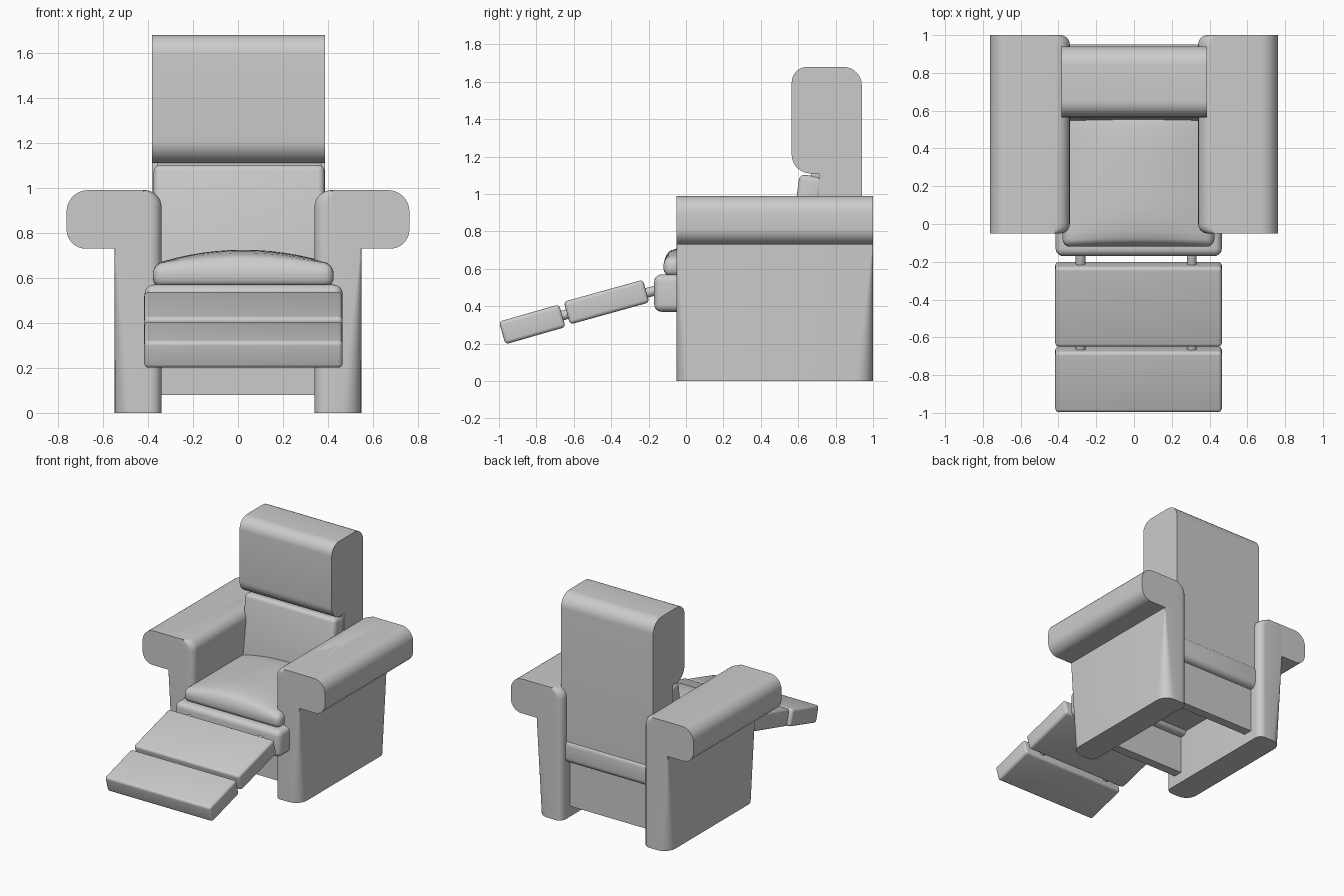
import bpy, bmesh
from math import radians, cos, sin, pi, sqrt
from mathutils import Vector

if "Cube" in bpy.data.objects:
    bpy.data.objects.remove(bpy.data.objects["Cube"])


def finish(bm, name):
    bmesh.ops.recalc_face_normals(bm, faces=bm.faces)
    me = bpy.data.meshes.new(name)
    bm.to_mesh(me)
    bm.free()
    ob = bpy.data.objects.new(name, me)
    bpy.context.collection.objects.link(ob)
    return ob


def smooth(ob, angle=35):
    bpy.ops.object.select_all(action='DESELECT')
    ob.select_set(True)
    bpy.context.view_layer.objects.active = ob
    bpy.ops.object.shade_smooth_by_angle(angle=radians(angle))
    return ob


def rounded(points, n=8):
    """Points are (u, v, corner radius); returns the outline with round corners."""
    out = []
    for i, (u, v, r) in enumerate(points):
        p = Vector((u, v))
        if r <= 0:
            out.append(p)
            continue
        a = (Vector(points[i - 1][:2]) - p).normalized() * r
        b = (Vector(points[(i + 1) % len(points)][:2]) - p).normalized() * r
        for k in range(n + 1):
            t = k / n * pi / 2
            out.append(p + a * (1 - sin(t)) + b * (1 - cos(t)))
    return out


def loft(name, rings):
    bm = bmesh.new()
    rows = [[bm.verts.new(p) for p in ring] for ring in rings]
    n = len(rows[0])
    for lo, hi in zip(rows, rows[1:]):
        for i in range(n):
            bm.faces.new((lo[i], lo[(i + 1) % n], hi[(i + 1) % n], hi[i]))
    bm.faces.new(rows[0])
    bm.faces.new(rows[-1])
    return smooth(finish(bm, name))


def box(name, lo, hi, bevel=0.0, tilt=0.0):
    lo, hi = Vector(lo), Vector(hi)
    bm = bmesh.new()
    bmesh.ops.create_cube(bm, size=1)
    bmesh.ops.scale(bm, vec=hi - lo, verts=bm.verts)
    if bevel:
        bmesh.ops.bevel(bm, geom=bm.edges[:], offset=bevel, segments=5,
                        profile=0.5, affect='EDGES')
    ob = finish(bm, name)
    ob.location = (lo + hi) / 2
    ob.rotation_euler.x = radians(tilt)
    return smooth(ob)


# Armrests: overhanging padded top on a panel whose outer corners round off at the foot
pad = rounded([(0.42, 0.73, 0), (0.762, 0.73, 0.085), (0.762, 0.99, 0.095), (0.42, 0.99, 0)])
for side, label in ((1, "right"), (-1, "left")):
    loft(f"{label}_arm_pad", [[(side * p.x, y, p.y) for p in pad] for y in (-0.05, 1.0)])
    rings = []
    heights = [(0, 0.34, 0.09), (0.73, 0.34, 0.003)]
    heights += [(0.915 + 0.075 * sin(k * pi / 16), 0.415 - 0.075 * cos(k * pi / 16), 0.003)
                for k in range(9)]
    for z, inner, r in heights:
        outline = rounded([(inner, -0.05, 0.05), (0.548, -0.05, r),
                           (0.548, 1.0, r), (inner, 1.0, 0.05)])
        rings.append([(side * p.x, p.y, z) for p in outline])
    loft(f"{label}_arm_panel", rings)

# Backrest with overhanging headrest, one side profile
back = rounded([(0.94, 0.56, 0), (0.94, 1.68, 0.1), (0.565, 1.68, 0.085),
                (0.565, 1.11, 0.1), (0.71, 1.11, 0), (0.71, 0.56, 0)])
loft("backrest", [[(x, p.x, p.y) for p in back] for x in (-0.383, 0.387)])
box("back_lower_roll", (-0.383, 0.70, 0.42), (0.387, 0.95, 0.60), 0.045)

# Inner back cushion
box("back_cushion", (-0.375, 0.57, 0.56), (0.385, 0.70, 1.10), 0.03, -8)
box("headrest_hinge", (-0.36, 0.67, 1.05), (0.37, 0.72, 1.13))

# Seat base and crowned cushion
box("seat_base", (-0.415, -0.17, 0.37), (0.465, 0.18, 0.57), 0.04)
box("seat_platform", (-0.36, 0.1, 0.40), (0.36, 0.85, 0.56))
seat = box("seat_cushion", (-0.378, -0.12, 0.56), (0.425, 0.64, 0.66), 0.04)
bm = bmesh.new()
bm.from_mesh(seat.data)
for axis in ((1, 0, 0), (0, 1, 0)):
    for k in range(-5, 6):
        bmesh.ops.bisect_plane(bm, geom=bm.verts[:] + bm.edges[:] + bm.faces[:],
                               plane_co=Vector(axis) * k * 0.06, plane_no=axis)
for v in bm.verts:
    if v.co.z > 0:
        fx, fy = v.co.x / 0.402, v.co.y / 0.38
        v.co.z += 0.065 * max(0, 1 - fx * fx) * sqrt(max(0, 1 - fy ** 4)) * min(1, v.co.z / 0.05)
bm.to_mesh(seat.data)
bm.free()
smooth(seat)

# Lower boards between the arms
box("front_board", (-0.345, 0.05, 0.08), (0.345, 0.12, 0.45))
box("rear_board", (-0.345, 0.83, 0.08), (0.345, 0.90, 0.50))

# Footrest panels and their link rods
for name, y, z, length, tilt in (("upper_footrest", -0.425, 0.422, 0.44, 15.5),
                                 ("lower_footrest", -0.822, 0.303, 0.335, 16)):
    box(name, (-0.417, y - length / 2, z - 0.063), (0.465, y + length / 2, z + 0.063), 0.02, tilt)
for label, y, z in (("upper", -0.185, 0.478), ("lower", -0.643, 0.355)):
    for x in (-0.283, 0.306):
        bpy.ops.mesh.primitive_cylinder_add(vertices=20, radius=0.026, depth=0.12,
                                            location=(x, y, z), rotation=(radians(105), 0, 0))
        bpy.context.object.name = f"{label}_footrest_rod"
        smooth(bpy.context.object)
